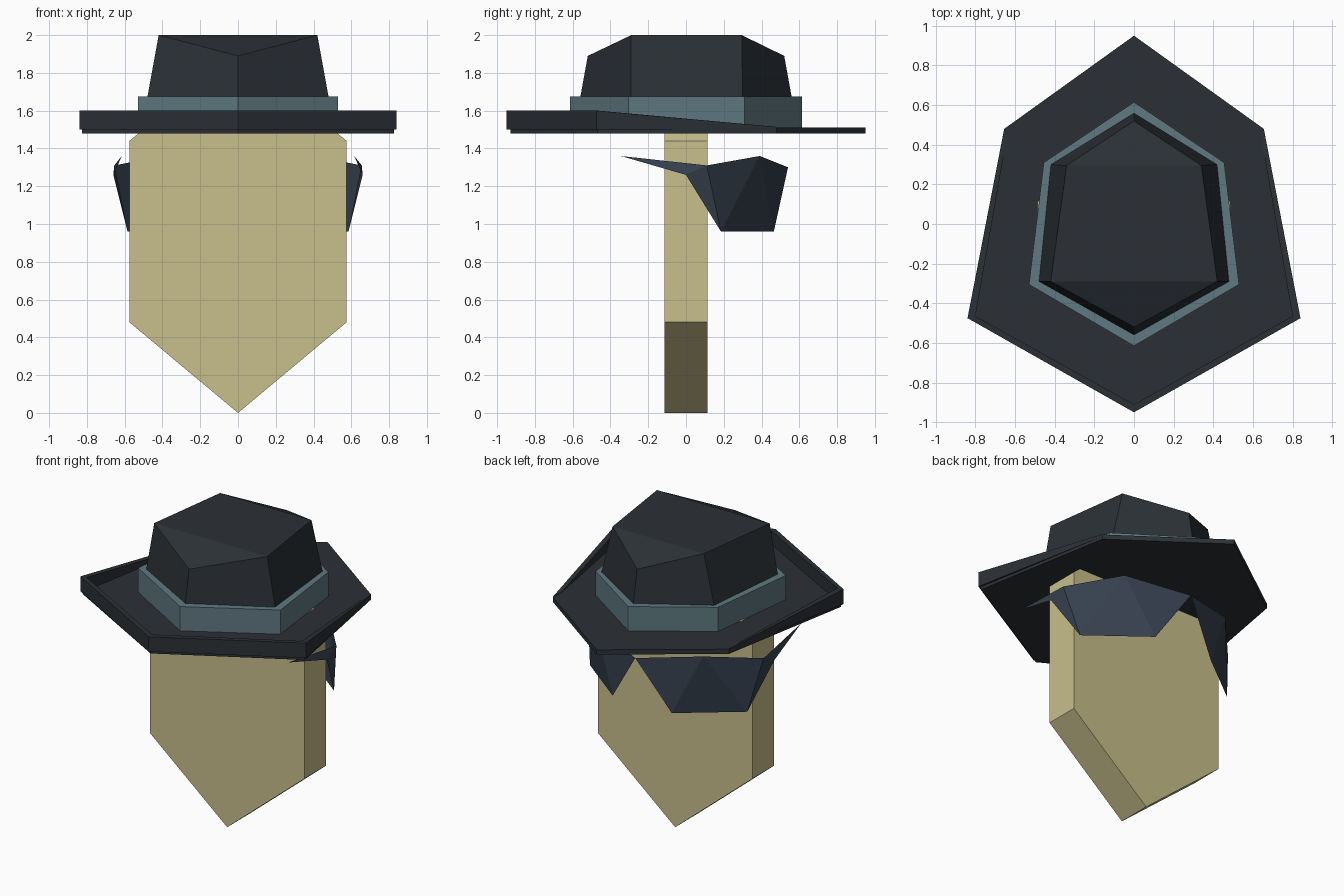
import bpy, bmesh

if "Cube" in bpy.data.objects:
    bpy.data.objects.remove(bpy.data.objects["Cube"])


def material(name, rgb):
    m = bpy.data.materials.new(name)
    m.diffuse_color = (*rgb, 1)
    m.use_nodes = True
    m.node_tree.nodes["Principled BSDF"].inputs["Base Color"].default_value = m.diffuse_color
    return m


FELT = material("dark_felt", (0.024, 0.030, 0.037))
RIBBON = material("blue_grey_ribbon", (0.115, 0.19, 0.22))
TAN = material("tan", (0.58, 0.52, 0.26))
LENS = material("dark_lens", (0.035, 0.050, 0.075))


def make(name, verts, faces, mat, solid=True):
    mesh = bpy.data.meshes.new(name)
    mesh.from_pydata(verts, [], faces)
    if solid:
        bm = bmesh.new()
        bm.from_mesh(mesh)
        bmesh.ops.recalc_face_normals(bm, faces=bm.faces)
        bm.to_mesh(mesh)
        bm.free()
    mesh.materials.append(mat)
    obj = bpy.data.objects.new(name, mesh)
    bpy.context.collection.objects.link(obj)
    return obj


def loft(name, sections, mat, end_cap=None):
    """Skin equal closed loops together; end_cap lists faces for the last loop."""
    n = len(sections[0])
    verts = [p for s in sections for p in s]
    last = (len(sections) - 1) * n
    faces = [list(range(n))]
    for k in range(0, last, n):
        faces += [(k + i, k + (i + 1) % n, k + n + (i + 1) % n, k + n + i)
                  for i in range(n)]
    faces += [[last + i for i in f] for f in (end_cap or [range(n)])]
    return make(name, verts, faces, mat)


def mirrored(half):
    """Complete a half outline whose first and last points lie on x = 0."""
    return half + [(-p[0], *p[1:]) for p in half[-2:0:-1]]


def hexagon(half, z):
    return [(x, y, z) for x, y in mirrored(half)]


# Slab head: pointed chin, its upper point hidden inside the hat
face = mirrored([(0, 0), (0.575, 0.48), (0.575, 1.44), (0, 1.91)])
loft("head", [[(x, y, z) for x, z in face] for y in (-0.115, 0.115)], TAN)

# Flat brim
brim = [(0, -0.93), (0.825, -0.468), (0.655, 0.48), (0, 0.95)]
loft("hat_brim", [hexagon(brim, 1.48), hexagon(brim, 1.512)], FELT)

# Raised rim, tapering away along the sides
stations = [((0.655, 0.48), (0.648, 0.40), 1.514),
            ((0.84, -0.475), (0.80, -0.465), 1.60),
            ((0, -0.95), (0, -0.91), 1.60)]
half = [[(*o, 1.50), (*o, top), (*i, top), (*i, 1.50)] for o, i, top in stations]
other = [[(-x, y, z) for x, y, z in s] for s in half[1::-1]]
loft("hat_rim", half + other, FELT)

# Ribbon band
band = [(0, -0.615), (0.53, -0.305), (0.455, 0.31), (0, 0.615)]
loft("hat_band", [hexagon(band, 1.505), hexagon(band, 1.675)], RIBBON)

# Crown with front and back points folded down
crown = [(0, -0.56), (0.48, -0.29), (0.42, 0.30), (0, 0.56)]
crown_top = mirrored([(0, -0.52, 1.89), (0.42, -0.29, 2.0),
                      (0.34, 0.295, 2.0), (0, 0.52, 1.89)])
loft("hat_crown", [hexagon(crown, 1.67), crown_top], FELT,
     end_cap=[(0, 1, 5), (1, 2, 4, 5), (2, 3, 4)])

# Faceted dark glasses: one lens and temple arm, mirrored
verts = [(0, 0.54, 1.30), (0.40, 0.39, 1.36), (0.22, 0.465, 0.96),
         (0.585, 0.185, 0.96), (0.655, 0.11, 1.31), (0.66, 0, 1.26),
         (0.615, -0.345, 1.36)]
faces = [(0, 2, 1), (1, 2, 3), (1, 3, 4), (4, 3, 5), (4, 5, 6)]
glasses = make("glasses", verts, [f[::-1] for f in faces], LENS)
mod = glasses.modifiers.new("mirror", 'MIRROR')
mod.use_axis[0] = True
